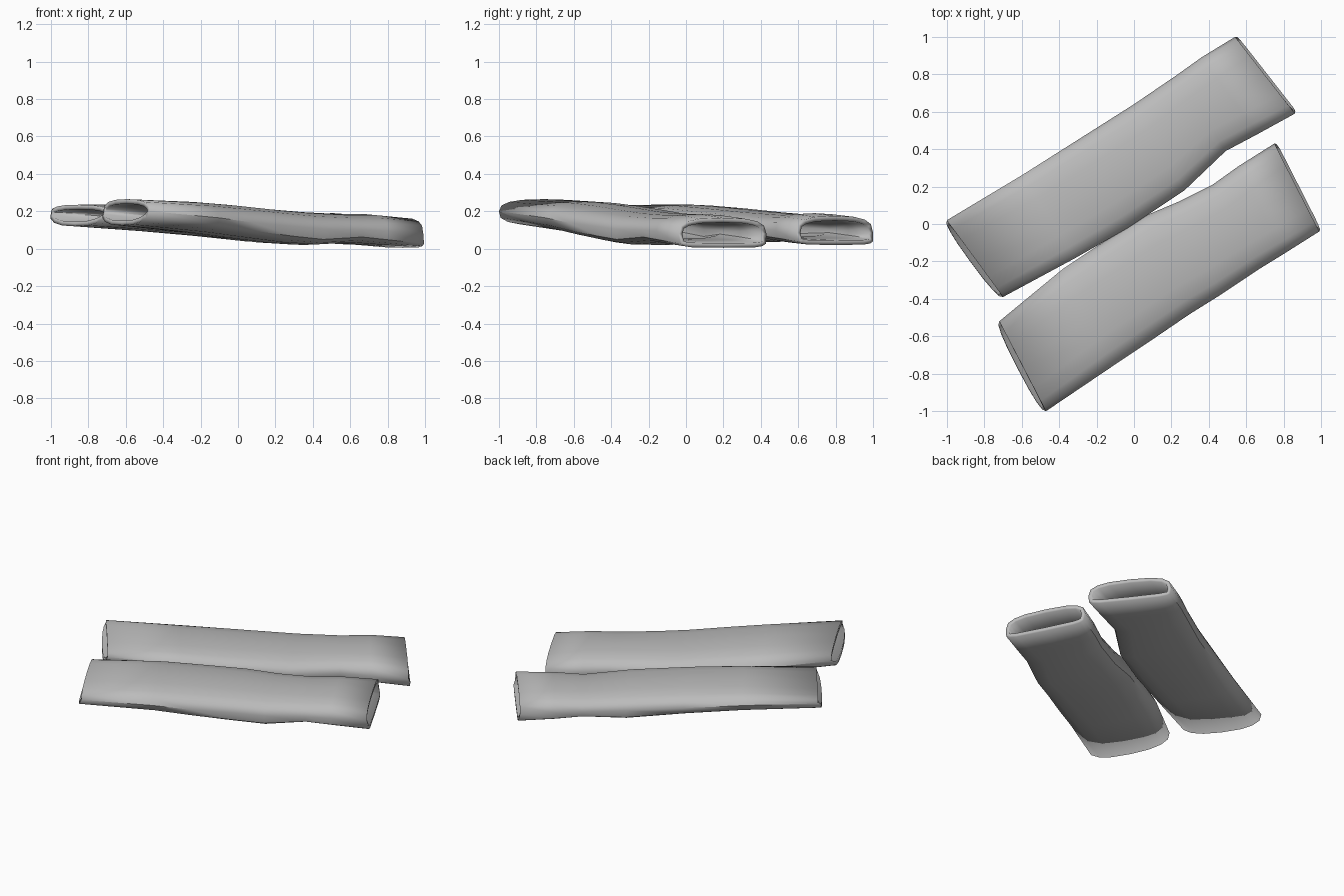
import bpy, bmesh, math
from mathutils import Vector

if "Cube" in bpy.data.objects:
    bpy.data.objects.remove(bpy.data.objects["Cube"])

cloth = bpy.data.materials.new("grey_cloth")
cloth.use_nodes = True
GREY = (0.5, 0.5, 0.5, 1)
cloth.diffuse_color = GREY
cloth.node_tree.nodes["Principled BSDF"].inputs["Base Color"].default_value = GREY

SIDES = 16


def power(v, e):
    return math.copysign(abs(v) ** e, v)


def sleeve(name, stations):
    """Loft a hollow tube. Station: back edge xy, front edge xy,
    bottom, edge and top heights, roundness above and below."""
    bm = bmesh.new()
    rings = []
    last = len(stations) - 1
    for i, (bx, by, fx, fy, low, edge, high, above, below) in enumerate(stations):
        back, front = Vector((bx, by, edge)), Vector((fx, fy, edge))
        mid, half = (back + front) / 2, (back - front) / 2
        along = half.normalized().cross(Vector((0, 0, 1)))
        # the lower lip sticks out a little at both cuffs
        lip = {0: -0.03, last: 0.012}.get(i, 0)
        ring = []
        for k in range(SIDES):
            a = 2 * math.pi * k / SIDES
            s = math.sin(a)
            e = above if s > 0 else below
            h = power(s, e)
            p = mid + half * power(math.cos(a), e) + along * lip * max(-h, 0)
            p.z += h * (high - edge if s > 0 else edge - low)
            ring.append(bm.verts.new(p))
        rings.append(ring)
    for r, s in zip(rings, rings[1:]):
        for k in range(SIDES):
            n = (k + 1) % SIDES
            bm.faces.new((r[k], r[n], s[n], s[k]))
    mesh = bpy.data.meshes.new(name)
    bm.to_mesh(mesh)
    bm.free()
    mesh.materials.append(cloth)
    ob = bpy.data.objects.new(name, mesh)
    bpy.context.collection.objects.link(ob)
    # cloth thickness, inwards
    wall = ob.modifiers.new("wall", "SOLIDIFY")
    wall.thickness = 0.025
    wall.offset = -1
    bpy.context.view_layer.objects.active = ob
    ob.select_set(True)
    bpy.ops.object.shade_smooth_by_angle(angle=math.radians(45))
    ob.select_set(False)


# sleeve at the back, with its elbow bend on the front edge
sleeve("back_sleeve", [
    (-1.00, 0.02, -0.70, -0.39, 0.12, 0.195, 0.235, 0.75, 0.8),
    (-0.60, 0.26, -0.31, -0.18, 0.09, 0.165, 0.235, 0.85, 0.75),
    (-0.30, 0.45, -0.03, -0.02, 0.065, 0.14, 0.22, 0.85, 0.65),
    (0.00, 0.64, 0.27, 0.18, 0.035, 0.115, 0.20, 0.85, 0.5),
    (0.22, 0.79, 0.49, 0.39, 0.04, 0.105, 0.185, 0.85, 0.65),
    (0.36, 0.89, 0.66, 0.48, 0.03, 0.10, 0.19, 0.8, 0.5),
    (0.54, 1.00, 0.86, 0.59, 0.02, 0.085, 0.175, 0.7, 0.35),
])

# sleeve at the front, with its elbow bend on the back edge
sleeve("front_sleeve", [
    (-0.72, -0.52, -0.47, -1.00, 0.125, 0.2, 0.265, 0.75, 0.8),
    (-0.38, -0.24, -0.10, -0.75, 0.085, 0.165, 0.25, 0.85, 0.75),
    (-0.20, -0.12, 0.08, -0.63, 0.06, 0.14, 0.235, 0.85, 0.65),
    (0.05, 0.04, 0.30, -0.48, 0.03, 0.12, 0.21, 0.85, 0.55),
    (0.24, 0.12, 0.46, -0.38, 0.02, 0.105, 0.195, 0.85, 0.45),
    (0.42, 0.21, 0.67, -0.24, 0.03, 0.10, 0.185, 0.85, 0.65),
    (0.56, 0.31, 0.80, -0.16, 0.02, 0.095, 0.185, 0.8, 0.5),
    (0.75, 0.43, 0.99, -0.04, 0.005, 0.08, 0.165, 0.7, 0.35),
])
